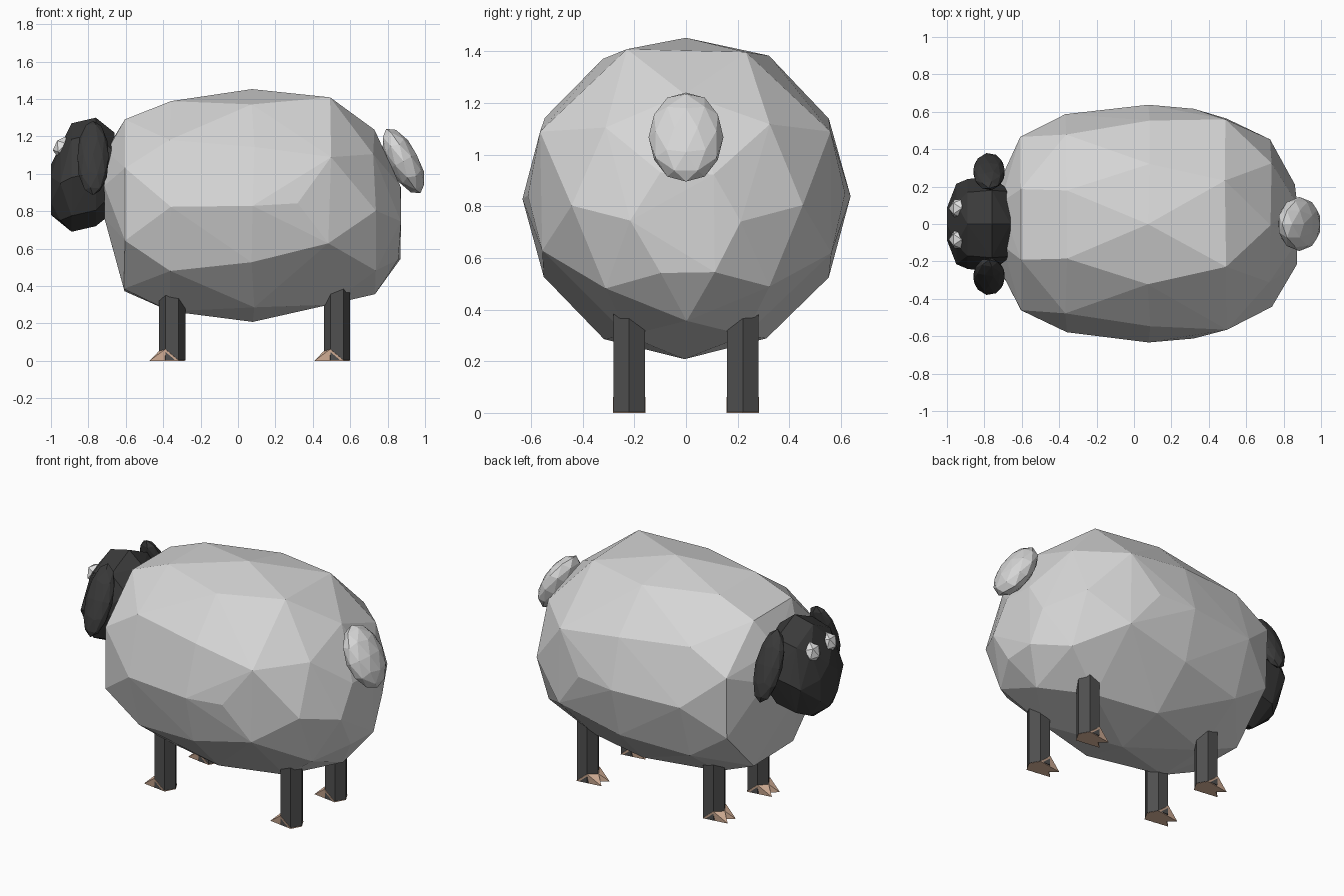
import bpy, bmesh, math, random
from mathutils import Vector, Matrix

random.seed(4)
if "Cube" in bpy.data.objects:
    bpy.data.objects.remove(bpy.data.objects["Cube"])


def material(name, rgb):
    mat = bpy.data.materials.new(name)
    mat.use_nodes = True
    mat.diffuse_color = (*rgb, 1)
    mat.node_tree.nodes["Principled BSDF"].inputs["Base Color"].default_value = (*rgb, 1)
    return mat


wool = material("wool_white", (0.67, 0.67, 0.67))
eye_white = material("eye_white", (0.75, 0.75, 0.75))
face_black = material("face_black", (0.042, 0.042, 0.042))
leg_grey = material("leg_grey", (0.08, 0.08, 0.08))
hoof_tan = material("hoof_tan", (0.74, 0.49, 0.35))


def finish(bm, name, mat):
    bmesh.ops.recalc_face_normals(bm, faces=bm.faces)
    mesh = bpy.data.meshes.new(name)
    bm.to_mesh(mesh)
    bm.free()
    mesh.materials.append(mat)
    obj = bpy.data.objects.new(name, mesh)
    bpy.context.collection.objects.link(obj)


def hull(name, points, mat):
    """Faceted convex skin around a set of points."""
    bm = bmesh.new()
    verts = [bm.verts.new(p) for p in points]
    result = bmesh.ops.convex_hull(bm, input=verts)
    inner = {g for g in result["geom_interior"] + result["geom_unused"]
             if isinstance(g, bmesh.types.BMVert)}
    bmesh.ops.delete(bm, geom=list(inner), context="VERTS")
    finish(bm, name, mat)


def ring(x, half_width, low, high, sides, turn, jitter):
    """Elliptical cross-section across the x axis; turn is in half steps."""
    points = []
    for i in range(sides):
        a = math.tau * (i + turn / 2) / sides
        wobble = Vector([random.uniform(-jitter, jitter) for _ in range(3)])
        points.append(Vector((x, half_width * math.sin(a),
                              (low + high) / 2 + (high - low) / 2 * math.cos(a))) + wobble)
    return points


def blob(name, centre, size, rotation, mat, detail=2):
    """Faceted ellipsoid."""
    bm = bmesh.new()
    bmesh.ops.create_icosphere(
        bm, subdivisions=detail, radius=1,
        matrix=Matrix.Translation(centre) @ rotation @ Matrix.Diagonal((*size, 1)))
    finish(bm, name, mat)


# Woolly body
body_rings = [
    (-0.71, 0.24, 0.74, 1.14, 6, 1),
    (-0.61, 0.50, 0.34, 1.33, 8, 1),
    (-0.36, 0.585, 0.24, 1.42, 10, 1),
    (0.08, 0.63, 0.21, 1.46, 12, 0),
    (0.32, 0.62, 0.265, 1.42, 4, 0),
    (0.49, 0.61, 0.26, 1.45, 8, 1),
    (0.73, 0.45, 0.36, 1.24, 8, 0),
    (0.865, 0.21, 0.52, 0.96, 6, 1),
]
hull("body", [p for r in body_rings for p in ring(*r, 0.008)], wool)

# Head
head_rings = [
    (-1.0, 0.10, 0.78, 1.05, 6, 0),
    (-0.95, 0.215, 0.72, 1.18, 6, 1),
    (-0.89, 0.24, 0.69, 1.27, 8, 0),
    (-0.76, 0.255, 0.72, 1.30, 8, 0),
    (-0.66, 0.20, 0.80, 1.22, 6, 0),
]
hull("head", [p for r in head_rings for p in ring(*r, 0)], face_black)

# Ears and eyes
for side, label in ((1, "right"), (-1, "left")):
    blob(f"ear_{label}", (-0.775, side * 0.28, 1.085), (0.087, 0.052, 0.218),
         Matrix.Rotation(side * 0.42, 4, "X"), face_black)
    blob(f"eye_{label}", (-0.94, side * 0.083, 1.14), (0.05, 0.057, 0.062),
         Matrix.Rotation(0.3, 4, "Y"), eye_white, 1)

# Tail
blob("tail", (0.884, 0, 1.068), (0.083, 0.145, 0.195), Matrix.Rotation(-0.49, 4, "Y"), wool)

# Legs with cloven hooves
toe_shape = [(-0.122, 0.04, 0), (-0.075, 0, 0), (-0.073, 0, 0.05),
             (-0.037, 0.063, 0.062), (0.037, 0.063, 0), (0.071, 0, 0)]
for x, end in ((-0.352, "front"), (0.53, "back")):
    for side, label in ((1, "right"), (-1, "left")):
        origin = Vector((x, side * 0.22, 0))
        corners = [math.tau * i / 6 for i in range(6)]
        hull(f"{end}_leg_{label}",
             [origin + Vector((0.07 * math.cos(a), 0.07 * math.sin(a), z))
              for a in corners for z in (0.004, 0.44)], leg_grey)
        for toe, toe_label in ((1, "a"), (-1, "b")):
            hull(f"{end}_hoof_{label}_{toe_label}",
                 [origin + Vector((px, toe * py, pz)) for px, py, pz in toe_shape], hoof_tan)
